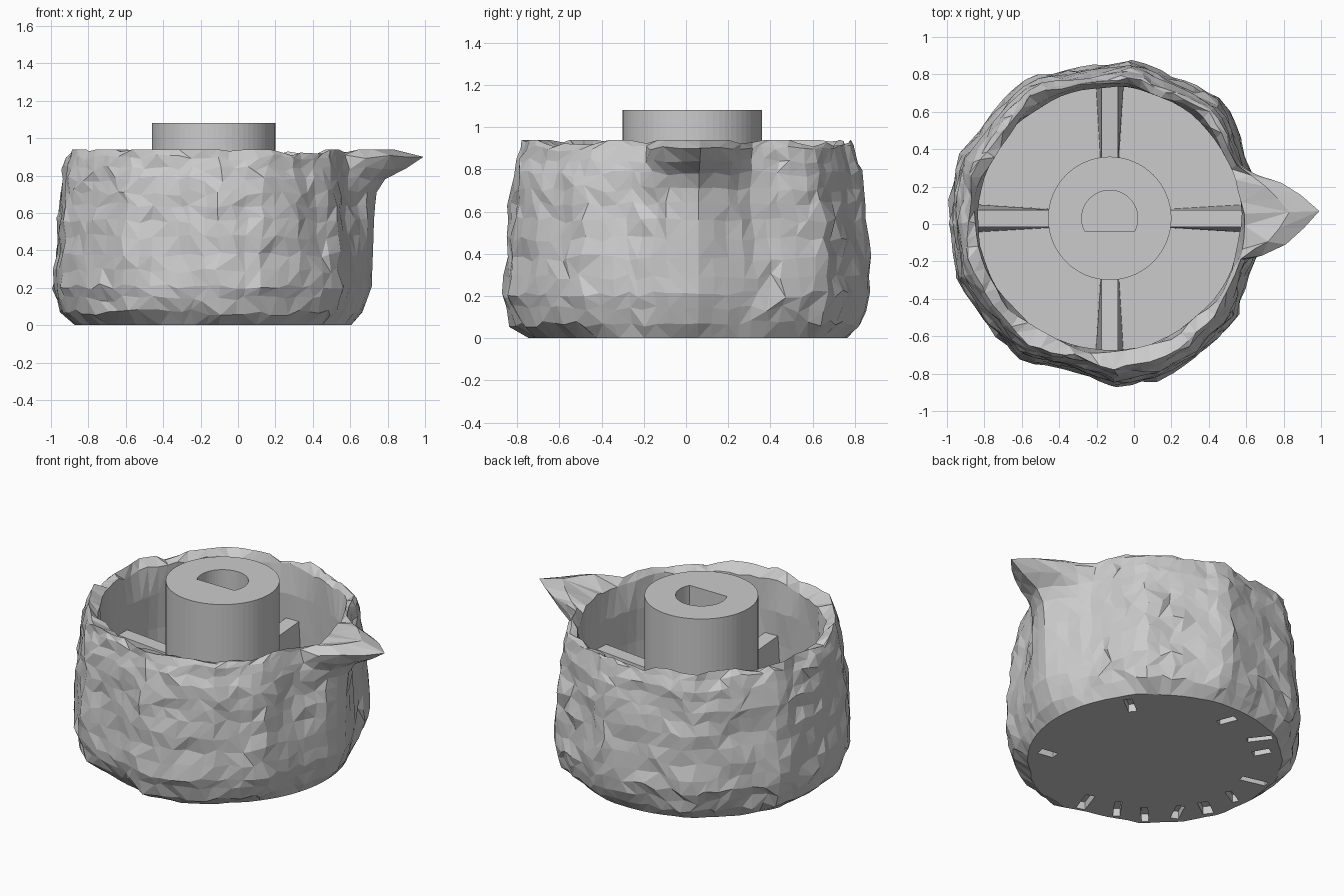
import bpy, bmesh, math, random
from mathutils import Matrix, Vector, noise

if "Cube" in bpy.data.objects:
    bpy.data.objects.remove(bpy.data.objects["Cube"])

random.seed(4)
CX, CY = -0.13, 0.03          # knob axis
grey = bpy.data.materials.new("stone grey")
grey.diffuse_color = (0.6, 0.6, 0.6, 1)
grey.use_nodes = True
grey.node_tree.nodes["Principled BSDF"].inputs["Base Color"].default_value = grey.diffuse_color


def make(name, bm, cutter=False):
    bmesh.ops.recalc_face_normals(bm, faces=bm.faces)
    me = bpy.data.meshes.new(name)
    bm.to_mesh(me)
    bm.free()
    me.materials.append(grey)
    ob = bpy.data.objects.new(name, me)
    bpy.context.collection.objects.link(ob)
    if cutter:
        ob.hide_render = True
        ob.display_type = 'WIRE'
    return ob


def cut(ob, cutter):
    mod = ob.modifiers.new("cut", 'BOOLEAN')
    mod.operation = 'DIFFERENCE'
    mod.solver = 'EXACT'
    mod.object = cutter


def prism(bm, pts, z0, z1):
    lo = [bm.verts.new((x, y, z0)) for x, y in pts]
    hi = [bm.verts.new((x, y, z1)) for x, y in pts]
    bm.faces.new(lo[::-1])
    bm.faces.new(hi)
    for i in range(len(pts)):
        j = (i + 1) % len(pts)
        bm.faces.new((lo[i], lo[j], hi[j], hi[i]))


def lerp(table, t):
    for (a, u), (b, v) in zip(table, table[1:]):
        if a <= t <= b:
            return u + (v - u) * (t - a) / (b - a)
    return table[-1][1] if t > table[-1][0] else table[0][1]


# Rough stone shell: widest plan outline, vertical profile and pointer spike
outline = [(.71, .05), (.66, .2), (.6, .37), (.54, .55), (.48, .66), (.25, .77), (.02, .88),
           (-.25, .835), (-.57, .79), (-.75, .6), (-.95, .35), (-.99, 0), (-.96, -.28),
           (-.8, -.53), (-.6, -.74), (-.35, -.78), (-.1, -.87), (.15, -.83), (.36, -.7),
           (.54, -.52), (.6, -.3), (.69, -.1)]
polar = sorted((math.degrees(math.atan2(y - CY, x - CX)) % 360, math.hypot(x - CX, y - CY))
               for x, y in outline)
polar = [(polar[-1][0] - 360, polar[-1][1])] + polar + [(polar[0][0] + 360, polar[0][1])]
profile = [(0, .86), (.07, .95), (.2, 1), (.5, .975), (.75, .95), (.88, .92), (.94, .89)]
spike = [(.1, 0), (.3, .05), (.6, .14), (.74, .22), (.8, .42), (.86, .85), (.9, 1), (.94, .6)]
levels = [0, .07, .14, .21, .29, .38, .47, .56, .64, .71, .78, .84, .9, .94]
N, TIP = 72, 2.0


def radius(t):
    """Distance from the axis to the straight-sided outline."""
    t %= 360
    for (a, u), (b, v) in zip(polar, polar[1:]):
        if a <= t <= b:
            s = lambda d: math.sin(math.radians(d))
            return s(b - a) / (s(b - t) / u + s(t - a) / v)


bm = bmesh.new()
rings = []
for k, z in enumerate(levels):
    ring = []
    for i in range(N):
        a = TIP + i * 360 / N
        off = abs((a - TIP + 180) % 360 - 180)
        w = max(0, 1 - off / 18)
        r = radius(a) * lerp(profile, z)
        zz, rough = z, 1 - w
        p = Vector((math.cos(math.radians(a)), math.sin(math.radians(a)), z * 2.5))
        lump = noise.noise(p * 4) * rough
        if k == 0:
            r += lump * .04
        else:
            r += (lump * .022 + random.gauss(0, .0045)) * rough
            a += random.uniform(-1.5, 1.5) * rough
            if k == len(levels) - 1:
                zz -= max(0, noise.noise(p * 5 + Vector((7, 3, 1))) * .09) * rough
            else:
                zz += random.uniform(-.018, .018) * rough
        r = max(r, .735)
        if w > 0:
            r += (1.13 - radius(TIP) * .92) * w ** .75 * lerp(spike, z)
        t = math.radians(a)
        ring.append(bm.verts.new((CX + r * math.cos(t), CY + r * math.sin(t), zz)))
    rings.append(ring)
# jagged lip and rough, nearly round cavity wall
for r, z, j in ((.715, .9, .022), (.705, .72, .012), (.71, .5, .008), (.71, .1, 0)):
    ring = []
    for i in range(N):
        t = math.radians(TIP + i * 360 / N)
        lump = noise.noise(Vector((math.cos(t) * 4, math.sin(t) * 4, z * 6)))
        rr = r + lump * j * 1.3
        ring.append(bm.verts.new((CX + rr * math.cos(t), CY + rr * math.sin(t),
                                  z + random.uniform(-j, j * .5))))
    rings.append(ring)
for lo, hi in zip(rings, rings[1:]):
    for i in range(N):
        a, b, c, d = lo[i], lo[(i + 1) % N], hi[(i + 1) % N], hi[i]
        if random.random() < .5:
            bm.faces.new((a, b, c)); bm.faces.new((a, c, d))
        else:
            bm.faces.new((a, b, d)); bm.faces.new((b, c, d))
bm.faces.new(rings[0][::-1])
bm.faces.new(rings[-1])
shell = make("stone_shell", bm)

# Small pits around the edge of the underside
bm = bmesh.new()
for deg in (-35, 37, 94, 120, 134, 165, 185, 203, 218, 235, 250, 268):
    t = math.radians(deg)
    r = radius(deg) * .74
    size = (random.uniform(.1, .18), random.uniform(.04, .065), .1)
    M = (Matrix.Translation((CX + r * math.cos(t), CY + r * math.sin(t), 0))
         @ Matrix.Rotation(t + random.uniform(-.5, .5), 4, 'Z') @ Matrix.Diagonal((*size, 1)))
    bmesh.ops.create_cube(bm, size=1, matrix=M)
cut(shell, make("pit_cutter", bm, True))

# Central shaft post
bm = bmesh.new()
prism(bm, [(CX + .33 * math.cos(i * math.tau / 64), CY + .33 * math.sin(i * math.tau / 64))
           for i in range(64)], .08, 1.08)
post = make("shaft_post", bm)

# D-shaped shaft hole
a0 = math.asin(-.07 / .15)
bm = bmesh.new()
prism(bm, [(CX + .15 * math.cos(a0 + i * (math.pi - 2 * a0) / 32),
            CY + .15 * math.sin(a0 + i * (math.pi - 2 * a0) / 32)) for i in range(33)], .3, 1.2)
cut(post, make("shaft_hole_cutter", bm, True))

# Four tapered ribs joining post and wall
for n in range(4):
    bm = bmesh.new()
    bmesh.ops.create_cube(bm, size=1)
    for v in bm.verts:
        top = v.co.z > 0
        outer = v.co.x > 0
        half = .045 if top else (.075 if outer else .05)
        height = .56 if outer else .53
        v.co = Vector((.72 if outer else .3, math.copysign(half, v.co.y), height if top else .08))
    bm.transform(Matrix.Translation((CX, CY, 0)) @ Matrix.Rotation(n * math.pi / 2, 4, 'Z'))
    make("rib_%d" % (n + 1), bm)
